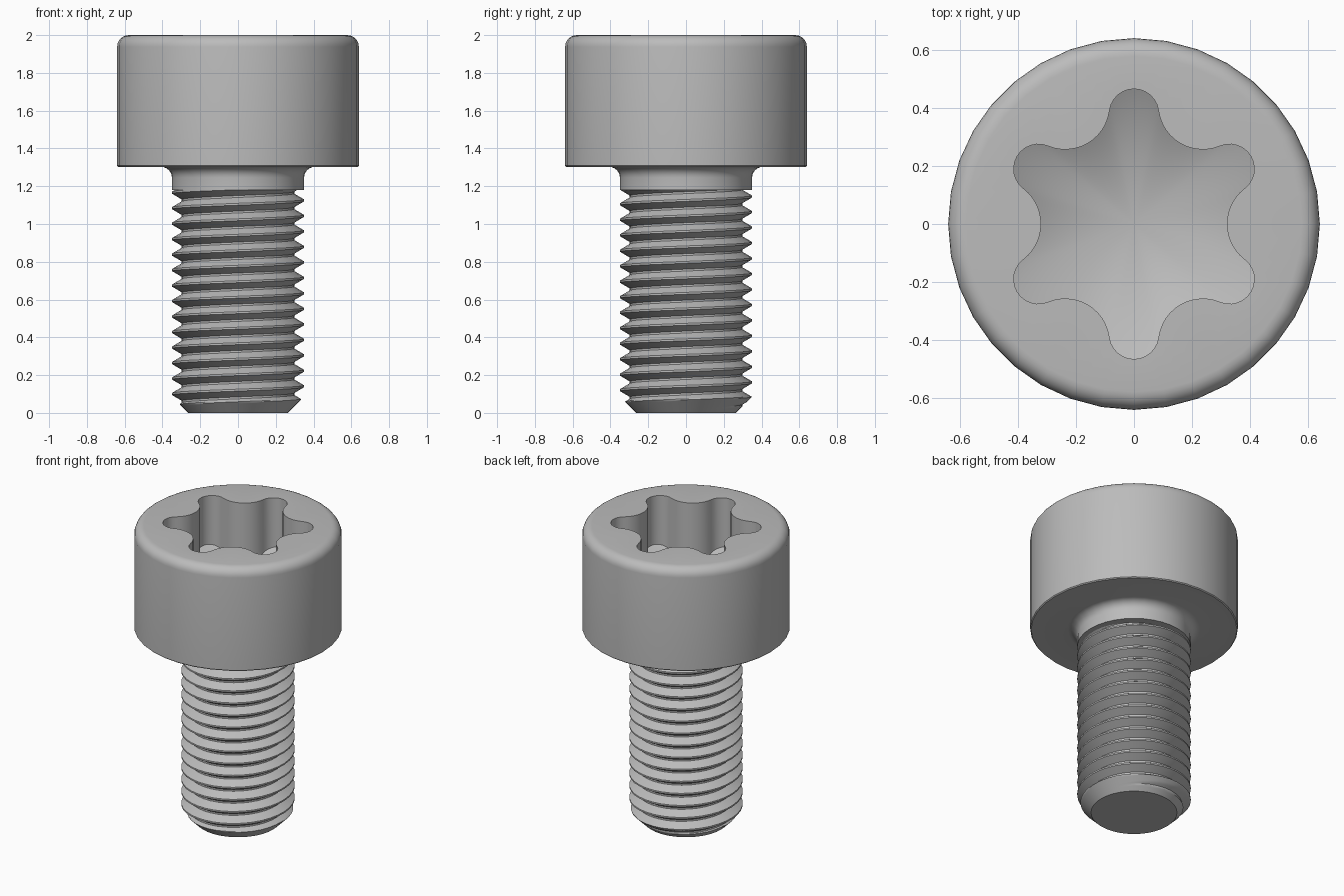
import bpy, bmesh
from math import sin, cos, pi, radians
from mathutils import Vector

if "Cube" in bpy.data.objects:
    bpy.data.objects.remove(bpy.data.objects["Cube"])

SEG = 36
STEP = 2 * pi / SEG

steel = bpy.data.materials.new("grey steel")
steel.use_nodes = True
GREY = (0.5, 0.5, 0.5, 1)
steel.diffuse_color = GREY
steel.node_tree.nodes["Principled BSDF"].inputs["Base Color"].default_value = GREY


def finish(bm, name):
    bmesh.ops.recalc_face_normals(bm, faces=bm.faces)
    mesh = bpy.data.meshes.new(name)
    bm.to_mesh(mesh)
    bm.free()
    mesh.materials.append(steel)
    obj = bpy.data.objects.new(name, mesh)
    bpy.context.collection.objects.link(obj)
    bpy.ops.object.select_all(action='DESELECT')
    obj.select_set(True)
    bpy.context.view_layer.objects.active = obj
    bpy.ops.object.shade_smooth_by_angle(angle=radians(30))


def ring(bm, r, z):
    return [bm.verts.new((r * cos(i * STEP), r * sin(i * STEP), z)) for i in range(SEG)]


def skin(bm, a, b):
    n = len(a)
    for i in range(n):
        bm.faces.new((a[i], a[(i + 1) % n], b[(i + 1) % n], b[i]))


def arc(cx, cy, r, a0, a1, n):
    angles = [radians(a0 + (a1 - a0) * i / n) for i in range(n + 1)]
    return [(cx + r * cos(a), cy + r * sin(a)) for a in angles]


# Head and neck: a turned profile with fillets
SHANK, NECK_Z, UNDER, RIM, TOP = 0.35, 1.18, 1.303, 0.64, 2.0
FILLET, ROUND = 0.058, 0.062
profile = [(0.28, NECK_Z), (SHANK, NECK_Z)]
profile += arc(SHANK + FILLET, UNDER - FILLET, FILLET, 180, 90, 6)
profile += [(RIM - 0.006, UNDER), (RIM, UNDER + 0.006)]
profile += arc(RIM - ROUND, TOP - ROUND, ROUND, 0, 90, 6)
head = bmesh.new()
rings = [ring(head, r, z) for r, z in profile]
for low, high in zip(rings, rings[1:]):
    skin(head, low, high)

# Six-lobed socket outline made of tangent arcs
LOBE_C, LOBE_R, BUMP_R = 0.38, 0.085, 0.154
BUMP_C = 0.32 + BUMP_R
lobe, bump = Vector((LOBE_C, 0)), BUMP_C * Vector((cos(pi / 6), sin(pi / 6)))
to_bump = bump - lobe
lobe_end = to_bump.angle_signed(Vector((1, 0)))
outline = []
for k in range(6):
    turn = pi / 2 + k * pi / 3
    for i in range(-6, 7):
        a = turn + lobe_end * i / 6
        c = LOBE_C * Vector((cos(turn), sin(turn)))
        outline.append(c + LOBE_R * Vector((cos(a), sin(a))))
    mid = turn + pi / 6
    half = lobe_end - pi / 6
    for i in range(-5, 6):
        a = mid + pi - half * i / 6
        c = BUMP_C * Vector((cos(mid), sin(mid)))
        outline.append(c + BUMP_R * Vector((cos(a), sin(a))))

# Socket walls, conical floor and the flat top around the opening
DEPTH, SLOPE = 0.33, 0.5
TIP = LOBE_C + LOBE_R
mouth = [head.verts.new((p.x, p.y, TOP)) for p in outline]
foot = [head.verts.new((p.x, p.y, TOP - DEPTH - SLOPE * (TIP - p.length))) for p in outline]
skin(head, mouth, foot)
apex = head.verts.new((0, 0, TOP - DEPTH - SLOPE * TIP))
for i in range(len(foot)):
    head.faces.new((foot[i], foot[(i + 1) % len(foot)], apex))
rim_edges = [e for e in head.edges if e.is_boundary and all(v.co.z > TOP - 1e-4 for v in e.verts)]
bmesh.ops.triangle_fill(head, edges=rim_edges, use_beauty=True, normal=(0, 0, 1))
finish(head, "socket_head")

# Threaded shank: helical rows, cut off by a chamfer at the tip
PITCH, ROWS, ROOT, START = 0.082, 16, 0.298, 0.10
TURNS = int(NECK_Z / PITCH) + 4


def thread_point(col, row):
    a = col * STEP
    lead = START + PITCH * (a - pi) / (2 * pi)
    z = min(max(lead + PITCH * (row / ROWS - 3), 0), NECK_Z)
    u = (z - lead) / PITCH
    off = abs(u - round(u))
    t = min(max((off - 1 / 16) / (6 / 16), 0), 1)
    r = min(SHANK + (ROOT - SHANK) * t, 0.265 + z)
    return (r * cos(a), r * sin(a), z)


shank = bmesh.new()
cols = [[shank.verts.new(thread_point(c, j)) for j in range(TURNS * ROWS)] for c in range(SEG)]
for c in range(SEG):
    a, b = cols[c], cols[(c + 1) % SEG]
    shift = ROWS if c == SEG - 1 else 0
    for j in range(TURNS * ROWS - 1 - shift):
        shank.faces.new((a[j], b[j + shift], b[j + 1 + shift], a[j + 1]))
bmesh.ops.remove_doubles(shank, verts=shank.verts, dist=1e-5)
tip = [e for e in shank.edges if e.is_boundary and all(v.co.z < 1e-4 for v in e.verts)]
bmesh.ops.edgeloop_fill(shank, edges=tip)
finish(shank, "threaded_shank")
